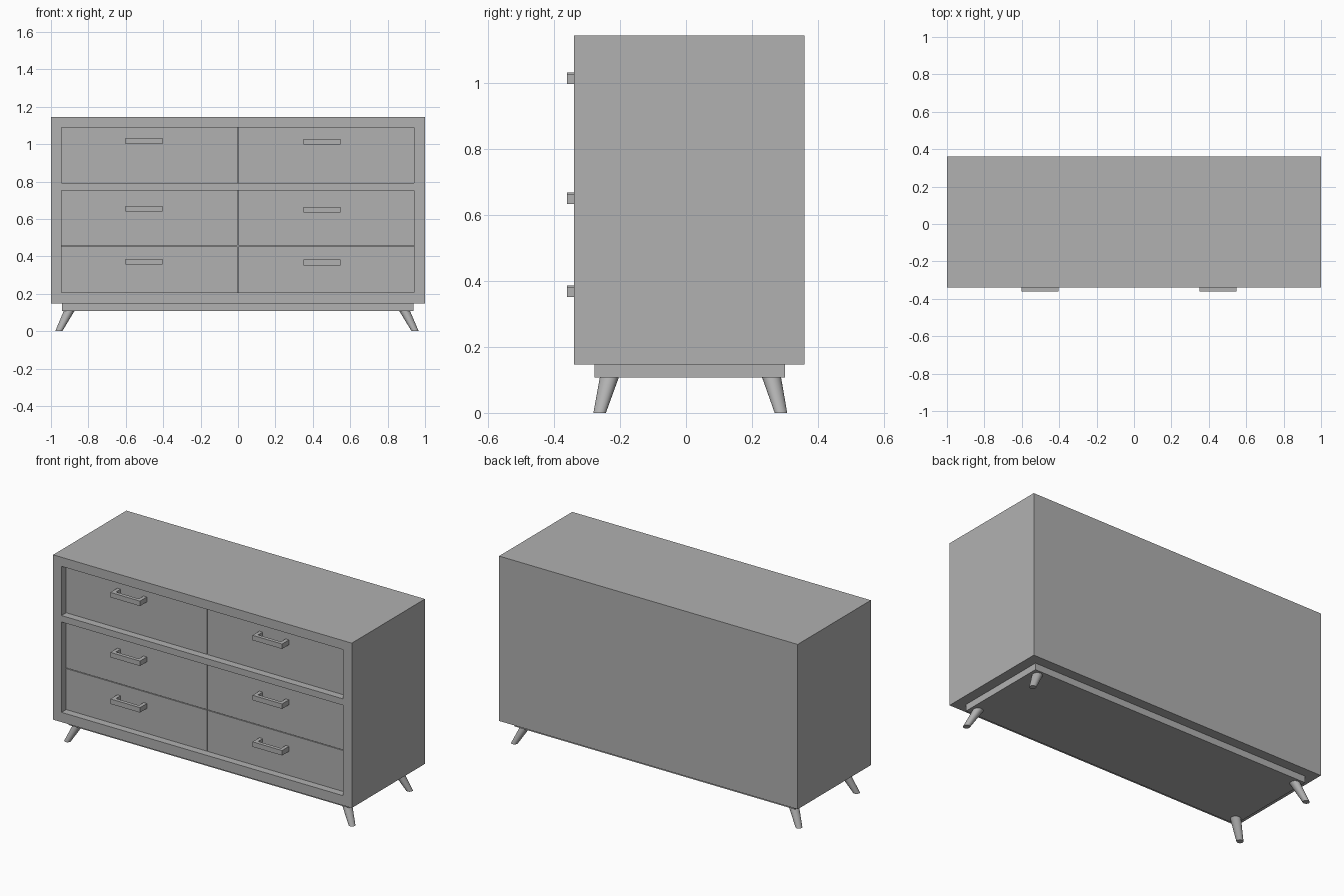
import bpy, bmesh
from mathutils import Vector

if "Cube" in bpy.data.objects:
    bpy.data.objects.remove(bpy.data.objects["Cube"])

grey = bpy.data.materials.new("dark_grey")
grey.diffuse_color = (0.44, 0.44, 0.44, 1)
grey.use_nodes = True
grey.node_tree.nodes["Principled BSDF"].inputs["Base Color"].default_value = grey.diffuse_color


def finish(name, bm):
    bmesh.ops.recalc_face_normals(bm, faces=bm.faces[:])
    me = bpy.data.meshes.new(name)
    bm.to_mesh(me)
    bm.free()
    me.materials.append(grey)
    ob = bpy.data.objects.new(name, me)
    bpy.context.collection.objects.link(ob)
    return ob


def box(name, x0, x1, y0, y1, z0, z1):
    bm = bmesh.new()
    bmesh.ops.create_cube(bm, size=1)
    bmesh.ops.scale(bm, vec=(x1 - x0, y1 - y0, z1 - z0), verts=bm.verts)
    bmesh.ops.translate(bm, vec=((x0 + x1) / 2, (y0 + y1) / 2, (z0 + z1) / 2), verts=bm.verts)
    return finish(name, bm)


FRONT, DRAWER_Y, BACK_Y = -0.34, -0.295, -0.27
X0, X1, GAP = -0.944, 0.941, 0.002

# Carcass with two recesses in the front
carcass = box("carcass", -1, 1, FRONT, 0.36, 0.147, 1.145)
for z0, z1 in ((0.792, 1.09), (0.206, 0.753)):
    cutter = box("recess_cutter", X0, X1, FRONT - 0.1, BACK_Y, z0, z1)
    cutter.hide_render = True
    cutter.hide_set(True)
    mod = carcass.modifiers.new("recess", 'BOOLEAN')
    mod.object, mod.operation, mod.solver = cutter, 'DIFFERENCE', 'EXACT'

# Plinth
box("plinth", -0.94, 0.938, -0.278, 0.3, 0.107, 0.148)


# U-shaped pull, extruded upwards
def handle(name, cx, z, h=0.03, w=0.099, post=0.022, bar=0.022):
    yf, yb = -0.361, DRAWER_Y + 0.002
    prof = [(-w, yb), (-w, yf), (w, yf), (w, yb),
            (w - post, yb), (w - post, yf + bar), (post - w, yf + bar), (post - w, yb)]
    bm = bmesh.new()
    face = bm.faces.new([bm.verts.new((cx + x, y, z)) for x, y in prof])
    ext = bmesh.ops.extrude_face_region(bm, geom=[face])
    bmesh.ops.translate(bm, vec=(0, 0, h),
                        verts=[v for v in ext["geom"] if isinstance(v, bmesh.types.BMVert)])
    return finish(name, bm)


# Six drawer fronts with pulls
rows = (("top", 0.792, 1.09, 1.002), ("middle", 0.456 + GAP, 0.753, 0.639),
        ("bottom", 0.206, 0.456 - GAP, 0.357))
for row, z0, z1, hz in rows:
    for side, x0, x1, cx, dz in (("left", X0, -GAP, -0.503, 0), ("right", GAP, X1, 0.449, -0.005)):
        box(f"{row}_{side}_drawer", x0, x1, DRAWER_Y, BACK_Y + 0.01, z0, z1)
        handle(f"{row}_{side}_handle", cx, hz + dz)


# Splayed tapered legs with level ends
def leg(name, top, foot, r_top=0.029, r_foot=0.019):
    bm = bmesh.new()
    bmesh.ops.create_cone(bm, cap_ends=True, segments=24, radius1=r_foot, radius2=r_top, depth=2)
    for v in bm.verts:
        end = Vector(top if v.co.z > 0 else foot)
        v.co = Vector((v.co.x, v.co.y, 0)) + end
    ob = finish(name, bm)
    bpy.ops.object.select_all(action='DESELECT')
    ob.select_set(True)
    bpy.context.view_layer.objects.active = ob
    bpy.ops.object.shade_smooth_by_angle()


for side, tx, fx in (("left", -0.902, -0.958), ("right", 0.89, 0.947)):
    leg(f"front_{side}_leg", (tx, -0.232, 0.11), (fx, -0.262, 0))
    leg(f"back_{side}_leg", (tx, 0.259, 0.11), (fx, 0.288, 0))
